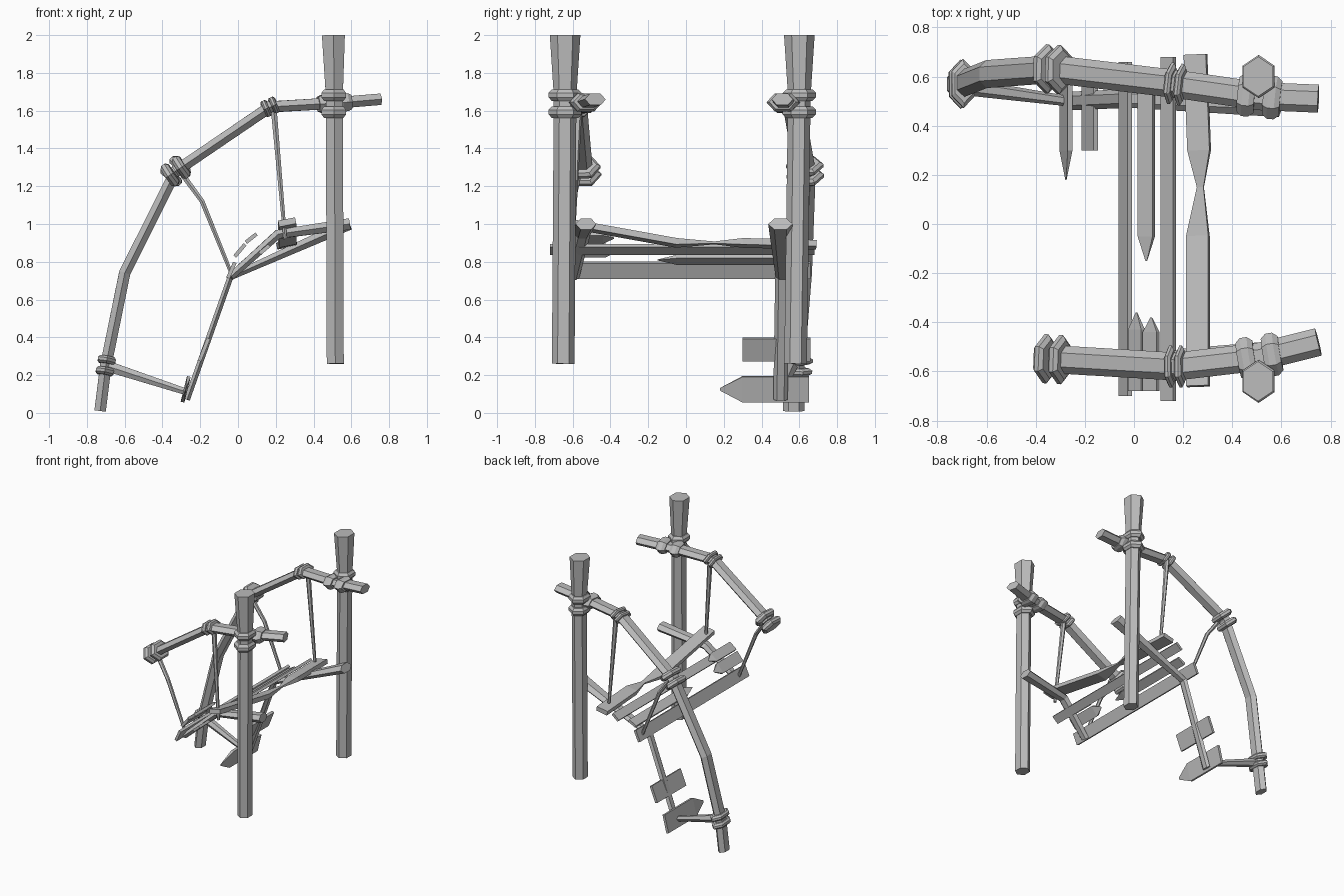
import bpy, bmesh, math
from mathutils import Vector

cube = bpy.data.objects.get("Cube")
if cube:
    bpy.data.objects.remove(cube)

# One weathered grey for every part
wood = bpy.data.materials.new("weathered_grey")
wood.use_nodes = True
grey = (.5, .5, .5, 1)
wood.diffuse_color = grey
wood.node_tree.nodes["Principled BSDF"].inputs["Base Color"].default_value = grey


def at(joint, depth):
    """Place a joint of the side profile at a given depth."""
    across, height = joint
    return Vector((across, depth, height))


def polygon(sides):
    """Unit cross-section: a pointed hexagon or a square."""
    offset = math.pi / sides if sides == 4 else 0
    reach = math.sqrt(2) if sides == 4 else 1
    angles = [offset + math.tau * corner / sides for corner in range(sides)]
    return [(reach * math.cos(angle), reach * math.sin(angle)) for angle in angles]


def loft(name, points, width, height, scales=None, side=(0, 1, 0), sides=6):
    """Sweep a polygon along the points; width and height are half sizes."""
    bm = bmesh.new()
    rings = []
    last = len(points) - 1
    scales = scales or [1] * len(points)
    for index, (point, scale) in enumerate(zip(points, scales)):
        before, after = points[max(index - 1, 0)], points[min(index + 1, last)]
        tangent = (after - before).normalized()
        across = Vector(side)
        across = (across - tangent * across.dot(tangent)).normalized()
        up = tangent.cross(across)
        rings.append([bm.verts.new(point + scale * (across * width * u + up * height * v))
                      for u, v in polygon(sides)])
    for ring, following in zip(rings, rings[1:]):
        for corner in range(sides):
            previous = corner - 1
            bm.faces.new((ring[previous], ring[corner], following[corner], following[previous]))
    bm.faces.new(rings[0])
    bm.faces.new(rings[-1])
    bmesh.ops.recalc_face_normals(bm, faces=bm.faces)
    mesh = bpy.data.meshes.new(name)
    bm.to_mesh(mesh)
    bm.free()
    mesh.materials.append(wood)
    obj = bpy.data.objects.new(name, mesh)
    bpy.context.collection.objects.link(obj)


def binding(name, centre, direction, width, height, half):
    """Two chamfered bands wrapped side by side round a beam."""
    direction = direction.normalized()
    for label, sign in (("first", -1), ("second", 1)):
        middle = centre + direction * half * sign * 1.5
        points = [middle + direction * half * step for step in (-1, -.4, .4, 1)]
        loft(f"{name}_{label}_band", points, width, height, (.8, 1, 1, .8))


def plank(name, joint, start, end, half_width, tilt, tip=0):
    """Flat board along the depth axis; a tip adds a splintered point."""
    points, scales = [at(joint, start), at(joint, end)], [1, 1]
    if tip:
        points.append(at(joint, end - math.copysign(tip, start - end)))
        scales.append(.1)
    angle = math.radians(tilt)
    loft(name, points, half_width, .01, scales, (math.cos(angle), 0, math.sin(angle)), sides=4)


# Joints of the curved beams, seen from the front
foot, ankle, knee, elbow = (-.73, .01), (-.7, .25), (-.6, .74), (-.33, 1.28)
shoulder, crossing, tip = (.17, 1.62), (.51, 1.64), (.75, 1.66)
joints = {"foot": foot, "ankle": ankle, "knee": knee, "elbow": elbow,
          "shoulder": shoulder, "crossing": crossing, "tip": tip}
band_sizes = {"ankle": (.1, .055, .02), "elbow": (.1, .075, .024),
              "shoulder": (.085, .052, .015), "crossing": (.088, .055, .035)}


def beam(label, depths):
    """Bent beam through the last joints, with a binding at each lashed joint."""
    names = list(joints)[-len(depths):]
    points = [at(joints[name], depth) for name, depth in zip(names, depths)]
    loft(label + "_beam", points, .057, .035)
    for index, name in enumerate(names):
        if name in band_sizes:
            direction = points[index + 1] - points[max(index - 1, 0)]
            binding(f"{label}_{name}", points[index], direction, *band_sizes[name])


# The back beam reaches the ground, the front one is broken off at the elbow
beam("back", (.57, .57, .61, .63, .57, .52, .51))
beam("front", (-.55, -.58, -.54, -.48))


def post(label, low, high):
    """Upright post with a flared head and a lashing where the beam crosses."""
    points = [at((.515, .26), low), at((.51, 1.68), high), at((.505, 2), high)]
    loft(label + "_post", points, .06, .052, (1, 1, 1.35))
    binding(label + "_post_lashing", at((.507, 1.637), high), Vector((0, 0, 1)), .088, .075, .03)


post("front", -.65, -.64)
post("back", .58, .6)

# Stair rails and the strut at their foot
rail_top, rail_bend, rail_end, rail_foot = (.59, 1), (.21, .945), (-.04, .72), (-.27, .07)
loft("front_rail", [at(rail_top, -.53), at(rail_bend, -.55), at(rail_end, -.6)], .055, .035, (1, .8, .65))
loft("back_rail", [at(rail_top, .5), at(rail_end, .51)], .065, .036, (1, .55))
loft("lower_rail", [at(rail_end, .51), at(rail_foot, .5)], .038, .018)
loft("foot_strut", [at((-.27, .11), .5), at(ankle, .56)], .035, .033, (.6, 1))

# Steps that span the full width
plank("lowest_step", (-.035, .755), -.7, .66, .045, 66)
plank("middle_step", (.14, .865), -.72, .68, .033, 40)

# Top step, pinched where it is twisted
twist = [at((.26, 1.01), -.66), at((.26, .9), -.05), at((.27, .9), .15), at((.265, .9), .3), at((.25, .89), .69)]
loft("top_step", twist, .046, .017, (1, 1, .3, 1, 1), (1, 0, .2), sides=4)

# Broken and hanging steps
plank("broken_back_step", (.05, .81), .6, -.05, .035, 30, .1)
plank("broken_low_step", (.01, .86), -.68, -.43, .042, 50, .07)
plank("broken_high_step", (.07, .925), -.68, -.44, .036, 38, .06)
plank("hanging_step", (-.18, .335), .66, .3, .065, 68)
plank("lowest_hanging_step", (-.277, .125), .65, .3, .07, 76, .12)

# Ropes from the beams down to the steps
for label, depth in (("front", -.57), ("back", .6)):
    outer = math.copysign(.6, depth)
    bow = [at((-.3, 1.27), depth), at((-.19, 1.12), outer), at((-.04, .75), outer)]
    loft(label + "_lower_rope", bow, .018, .016, (1, .9, .7))
    loft(label + "_upper_rope", [at((.19, 1.6), depth), at((.25, .92), outer)], .02, .018, (1, .6))
